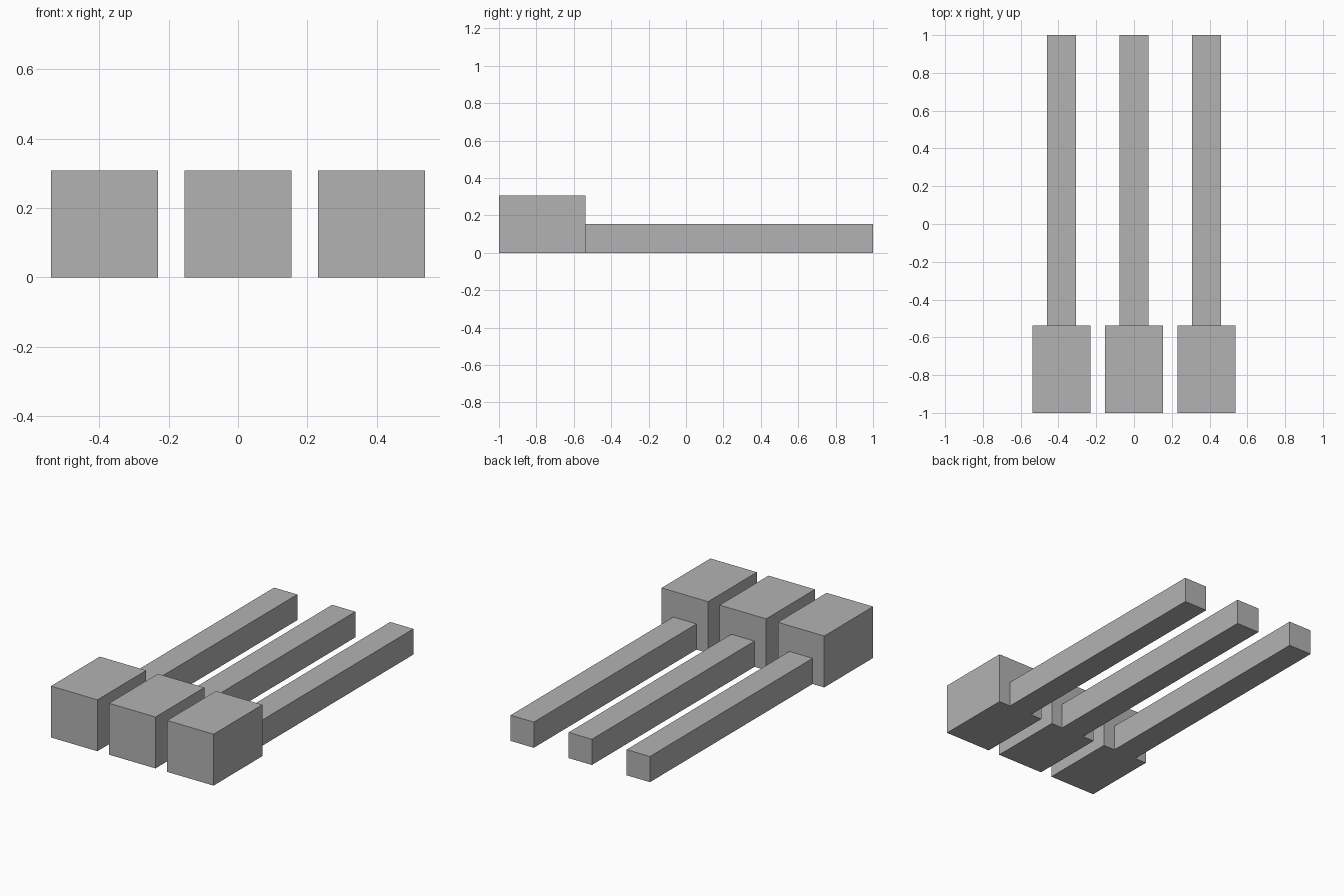
import bpy
import bmesh

cube = bpy.data.objects.get("Cube")
if cube:
    bpy.data.objects.remove(cube, do_unlink=True)

# Single plain grey
grey = bpy.data.materials.new("plain_grey")
grey.use_nodes = True
colour = (0.45, 0.45, 0.45, 1)
grey.diffuse_color = colour
grey.node_tree.nodes["Principled BSDF"].inputs["Base Color"].default_value = colour

U = 2 / 26  # module: the whole length is 26 units
HEAD_W, HEAD_L = 4 * U, 6 * U
ROD_W = 2 * U
SPACING = 5 * U


def box(name, x, y0, y1, width, height):
    """Box standing on the ground, centred on x, from y0 to y1."""
    bm = bmesh.new()
    bmesh.ops.create_cube(bm, size=1)
    bmesh.ops.scale(bm, verts=bm.verts, vec=(width, y1 - y0, height))
    bmesh.ops.translate(bm, verts=bm.verts, vec=(0, 0, height / 2))
    mesh = bpy.data.meshes.new(name)
    bm.to_mesh(mesh)
    bm.free()
    mesh.materials.append(grey)
    obj = bpy.data.objects.new(name, mesh)
    obj.location = (x, (y0 + y1) / 2, 0)
    bpy.context.collection.objects.link(obj)


# Three matching pieces: a block head in front, a long square rod behind
for side, label in ((-1, "right"), (0, "middle"), (1, "left")):
    x = side * SPACING
    box(label + "_head", x, -1, -1 + HEAD_L, HEAD_W, HEAD_W)
    box(label + "_rod", x, -1 + HEAD_L, 1, ROD_W, ROD_W)
